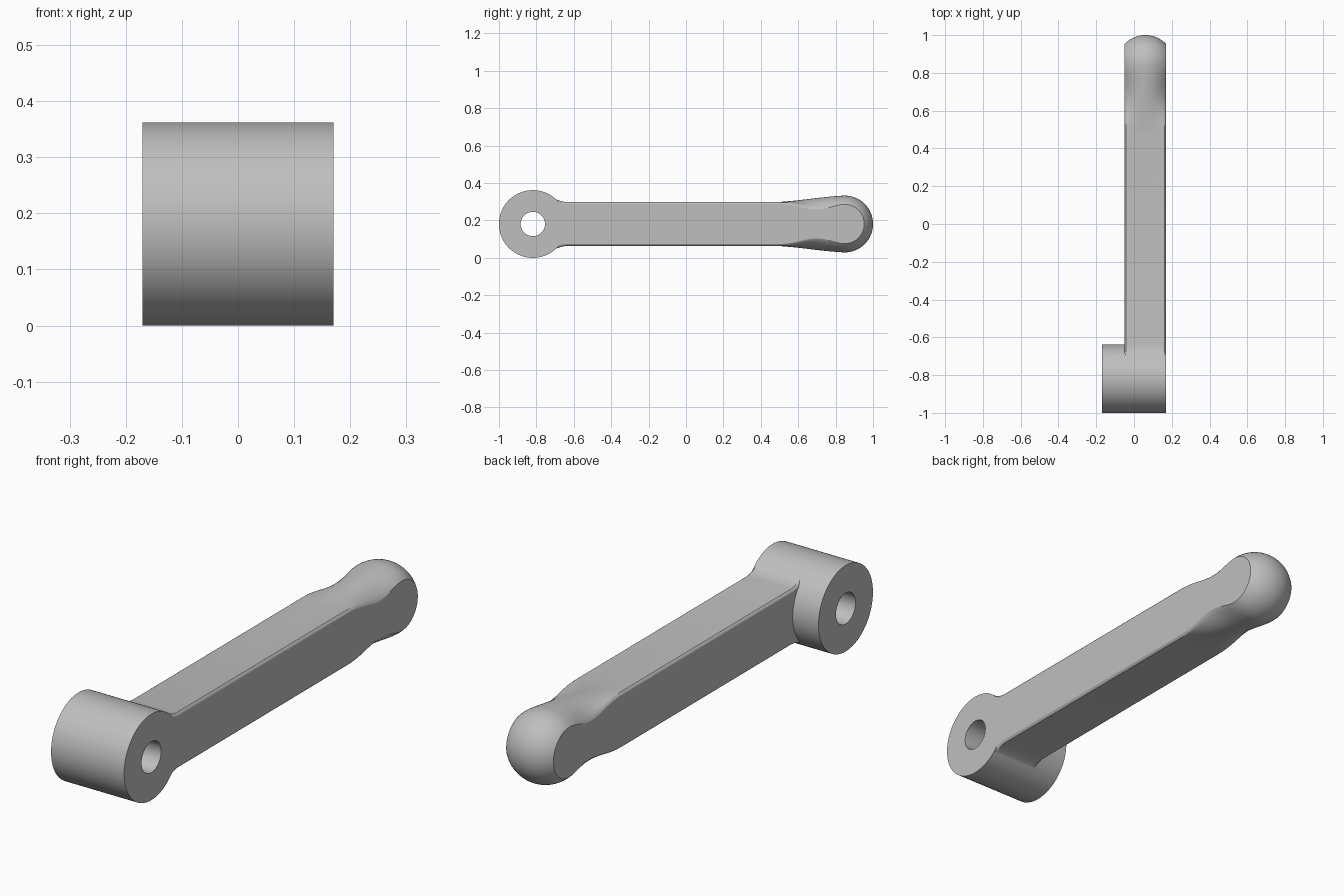
import bpy
import bmesh
import math

if "Cube" in bpy.data.objects:
    bpy.data.objects.remove(bpy.data.objects["Cube"])

HUB_R, HUB_HALF, HUB_Y = 0.181, 0.17, -0.819
BORE_R = 0.065
MID_Z = 0.181
ARM_X, ARM_HALF, ARM_H = 0.06, 0.11, 0.117
BALL_R, BALL_Y = 0.152, 0.848
BLEND_Y = 0.48
N = 24  # strips across the arm width

grey = bpy.data.materials.new("plain grey")
grey.diffuse_color = (0.52, 0.52, 0.52, 1)
grey.use_nodes = True
grey.node_tree.nodes["Principled BSDF"].inputs["Base Color"].default_value = grey.diffuse_color


def cylinder(name, radius, half, segments):
    """Cylinder lying along x, centred on the hub axis."""
    bpy.ops.mesh.primitive_cylinder_add(
        vertices=segments, radius=radius, depth=2 * half,
        location=(0, HUB_Y, MID_Z), rotation=(0, math.pi / 2, 0))
    obj = bpy.context.object
    obj.name = name
    return obj


def arm_height(x, half_height):
    """Flat bar profile with a small rounded edge."""
    edge = max(0, (abs(x) - (ARM_HALF - 0.01)) / 0.01)
    return half_height - 0.01 * edge ** 2


def circle_height(x, r):
    return math.sqrt(max(0, r * r - x * x))


def section(y, width, height):
    """Closed ring: over the top, then back underneath."""
    xs = [width * math.sin(math.pi * (i / N - 0.5)) for i in range(N + 1)]
    top = [(ARM_X + x, y, MID_Z + height(x)) for x in xs]
    bottom = [(ARM_X + x, y, MID_Z - height(x)) for x in reversed(xs)]
    return top + bottom


# Straight bar, flaring where it meets the hub
rings = []
for y, h in ((-0.72, 0.147), (-0.69, 0.130), (-0.665, 0.121), (-0.64, ARM_H)):
    rings.append(section(y, ARM_HALF, lambda x, h=h: arm_height(x, h)))

# Grip: bar profile turns into the ball profile, with pinched side edges
for i in range(25):
    u = i / 24
    t = u * u * (3 - 2 * u) * 0.5 + u * 0.5
    dip = 0.029 * math.sin(math.pi * u ** 1.3) ** 2
    rings.append(section(
        BLEND_Y + (BALL_Y - BLEND_Y) * u, ARM_HALF,
        lambda x, t=t, dip=dip: (1 - t) * arm_height(x, ARM_H)
        + t * circle_height(x, BALL_R) - dip * (x / ARM_HALF) ** 2))

# Ball end: first trimmed by the flat sides, then a full cap
flat_reach = circle_height(ARM_HALF, BALL_R)
ball_ys = [flat_reach * math.sin(math.pi / 2 * i / 12) for i in range(1, 13)]
a0 = math.asin(flat_reach / BALL_R)
ball_ys += [BALL_R * math.sin(a0 + (math.pi / 2 - a0) * i / 10) for i in range(1, 11)]
for dy in ball_ys:
    r = circle_height(dy, BALL_R)
    rings.append(section(BALL_Y + dy, min(ARM_HALF, r),
                         lambda x, r=r: circle_height(x, r)))

bm = bmesh.new()
loops = [[bm.verts.new(p) for p in ring] for ring in rings]
for a, b in zip(loops, loops[1:]):
    for i in range(len(a)):
        j = (i + 1) % len(a)
        bm.faces.new((a[i], a[j], b[j], b[i]))
bm.faces.new(loops[0])
bmesh.ops.remove_doubles(bm, verts=bm.verts, dist=0.00002)
bmesh.ops.recalc_face_normals(bm, faces=bm.faces)
mesh = bpy.data.meshes.new("crank_handle")
bm.to_mesh(mesh)
bm.free()
arm = bpy.data.objects.new("arm", mesh)
bpy.context.collection.objects.link(arm)

# Hub with the arm merged in and the bore cut through
hub = cylinder("crank_handle", HUB_R, HUB_HALF, 96)
bore = cylinder("bore_cutter", BORE_R, HUB_HALF + 0.1, 64)
bpy.context.view_layer.objects.active = hub
for other, operation in ((arm, 'UNION'), (bore, 'DIFFERENCE')):
    mod = hub.modifiers.new(operation.title(), 'BOOLEAN')
    mod.operation, mod.object, mod.solver = operation, other, 'EXACT'
    bpy.ops.object.modifier_apply(modifier=mod.name)
    bpy.data.objects.remove(other)

hub.data.materials.clear()
hub.data.materials.append(grey)
bpy.ops.object.select_all(action='DESELECT')
hub.select_set(True)
bpy.ops.object.shade_smooth_by_angle(angle=math.radians(25))
